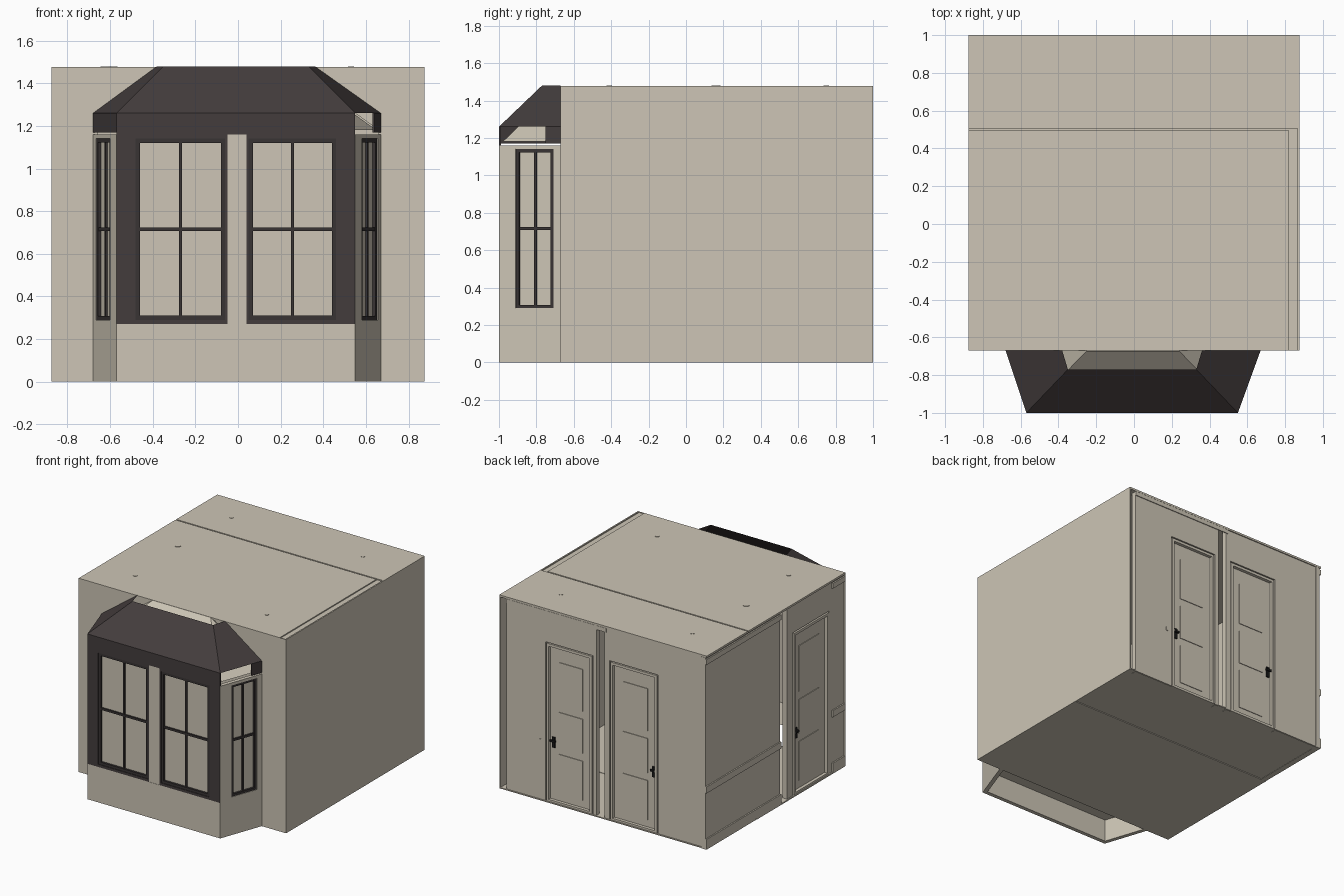
import bpy, bmesh, math
from mathutils import Vector

if "Cube" in bpy.data.objects:
    bpy.data.objects.remove(bpy.data.objects["Cube"])


def material(name, rgb):
    m = bpy.data.materials.new(name)
    m.diffuse_color = (*rgb, 1)
    m.use_nodes = True
    m.node_tree.nodes["Principled BSDF"].inputs["Base Color"].default_value = m.diffuse_color
    return m


BEIGE = material("warm_beige", (0.61, 0.56, 0.465))
DARK = material("dark_plum_brown", (0.057, 0.046, 0.046))
SASH = material("dark_sash", (0.04, 0.034, 0.034))
BLACK = material("black_iron", (0.01, 0.01, 0.01))


def finish(bm, name, mat):
    me = bpy.data.meshes.new(name)
    bm.to_mesh(me)
    bm.free()
    me.materials.append(mat)
    ob = bpy.data.objects.new(name, me)
    bpy.context.collection.objects.link(ob)
    return ob


def box(name, lo, hi, mat):
    bm = bmesh.new()
    bmesh.ops.create_cube(bm, size=1)
    for v in bm.verts:
        v.co = Vector([(l + h) / 2 + c * (h - l) for l, h, c in zip(lo, hi, v.co)])
    return finish(bm, name, mat)


def sheet(name, polys, mat):
    bm = bmesh.new()
    for p in polys:
        bm.faces.new([bm.verts.new(c) for c in p])
    bmesh.ops.remove_doubles(bm, verts=bm.verts, dist=1e-5)
    return finish(bm, name, mat)


class Wall:
    """Wall line seen from outside; u runs along it, d points outward."""

    def __init__(self, p0, p1):
        self.o = Vector((*p0, 0))
        run = Vector((*p1, 0)) - self.o
        self.len = run.length
        self.t = run.normalized()
        self.n = Vector((self.t.y, -self.t.x, 0))

    def plate(self, name, u0, u1, z0, z1, d0, d1, mat):
        ob = box(name, (u0, d0, z0), (u1, d1, z1), mat)
        for v in ob.data.vertices:
            u, d, z = v.co
            v.co = self.o + self.t * u + self.n * d + Vector((0, 0, z))
        ob.data.flip_normals()
        return ob

    def frame(self, name, u0, u1, z0, z1, w, d0, d1, mat):
        for a, b, c, e in ((u0, u0 + w, z0, z1), (u1 - w, u1, z0, z1),
                           (u0 + w, u1 - w, z0, z0 + w), (u0 + w, u1 - w, z1 - w, z1)):
            self.plate(name, a, b, c, e, d0, d1, mat)

    def window(self, u0, u1, z0=0.29, z1=1.14, w=0.02):
        self.frame("window_sash", u0, u1, z0, z1, w, -0.02, -0.004, SASH)
        m, zm = (u0 + u1) / 2, (z0 + z1) / 2
        self.plate("window_muntin", m - .007, m + .007, z0 + w, z1 - w, -0.02, -0.01, SASH)
        self.plate("window_rail", u0 + w, u1 - w, zm - .008, zm + .008, -0.02, -0.008, SASH)

    def door(self, u0, u1, top, handle_u):
        self.plate("door_slab", u0, u1, 0.005, top, -0.045, -0.03, BEIGE)
        self.frame("door_casing", u0 + .008, u1 - .008, 0.005, top - .008, 0.02, -0.03, -0.006, BEIGE)
        for z0, z1 in ((0.08, 0.38), (0.44, 0.7), (0.76, top - 0.14)):
            self.plate("door_panel", u0 + .1, u1 - .1, z0, z1, -0.03, -0.025, BEIGE)
        self.plate("handle_plate", handle_u - .012, handle_u + .012, .42, .5, -0.03, -0.022, BLACK)
        self.plate("door_handle", handle_u - .022, handle_u + .022, .465, .48, -0.022, -0.01, BLACK)


H, X, YF = 1.477, 0.875, -0.67

# floor and ceiling, each in two slabs with a seam
box("floor_front", (-X, YF, 0), (X, 0.4, 0.01), BEIGE)
box("floor_back", (-X, 0.405, 0.002), (X, 1, 0.01), BEIGE)
box("ceiling_front", (-X, YF, H - .015), (0.82, 0.495, H), BEIGE)
box("ceiling_side_strip", (0.82, YF, H - .015), (X, 0.505, H - .008), BEIGE)
box("ceiling_back", (-X, 0.505, H - .015), (X, 1, H), BEIGE)
box("ceiling_seam", (-X, 0.49, H - .015), (0.82, 0.51, H - .008), BEIGE)

# ceiling light cups
for x, y, r in ((-.58, .75, .015), (.53, .75, .015), (-.58, -.41, .015), (.53, -.41, .015), (-.62, .16, .024)):
    bm = bmesh.new()
    bmesh.ops.create_cone(bm, cap_ends=True, segments=16, radius1=r, radius2=r, depth=0.004)
    bmesh.ops.translate(bm, verts=bm.verts, vec=(x, y, H + .001))
    finish(bm, "ceiling_light_cup", BEIGE)

# plain right wall and front wall with the bay opening
box("right_wall", (X - .01, YF, 0), (X, 1, H), BEIGE)
for s in (-1, 1):
    sheet("front_wall", [[(s * x, YF, z) for x, z in
          ((X, 0), (.67, 0), (.66, 1.18), (.25, H), (X, H))]], BEIGE)

# back wall with two doors and a slot between them
back = Wall((X, 1), (-X, 1))
for u0, u1, z0 in ((.055, .385, 0), (.385, .785, 1.22), (.785, .815, 0),
                   (.885, .925, 0), (.925, 1.335, 1.22), (1.335, 1.74, 0)):
    back.plate("back_wall", u0, u1, z0, H - .016, -0.045, -0.006, BEIGE)
back.door(.385, .785, 1.22, .44)
back.door(.925, 1.335, 1.22, 1.285)
back.plate("back_cornice", .055, .9, 1.43, H - .016, -0.006, 0, BEIGE)
back.plate("light_switch", .335, .35, .44, .47, -0.006, 0, BEIGE)

# left wall with a door, slot and rails
left = Wall((-X, 1), (-X, YF))
for u0, u1, z0 in ((0, .9, 0), (.98, 1.05, 0), (1.05, 1.49, 1.25), (1.49, 1.67, 0)):
    left.plate("left_wall", u0, u1, z0, H - .016, -0.045, -0.01, BEIGE)
left.door(1.05, 1.49, 1.25, 1.11)
for z0, z1 in ((0.01, 0.08), (.43, .48), (1.41, 1.45)):
    left.plate("left_wall_rail", 0, .9, z0, z1, -0.01, 0, BEIGE)
    left.plate("left_wall_rail", 1.52, 1.67, z0, z1, -0.01, 0, BEIGE)

# bay: front face with two windows
A, B, C, D = (-.68, YF), (-.57, -1), (.55, -1), (.67, YF)
bay = Wall(B, C)
bay.plate("bay_apron", 0, bay.len, 0, .27, -0.03, 0, BEIGE)
bay.plate("bay_panes", 0.01, bay.len - .01, .27, 1.16, -0.03, -0.02, BEIGE)
bay.plate("bay_mullion", .52, .61, .27, 1.16, -0.02, -0.002, BEIGE)
for u0, u1, w0, w1 in ((0, .52, .09, .51), (.61, 1.12, .62, 1.03)):
    bay.plate("bay_jamb", u0, w0, .27, 1.16, -0.02, 0, DARK)
    bay.plate("bay_jamb", w1, u1, .27, 1.16, -0.02, 0, DARK)
    bay.plate("bay_sill", w0, w1, .27, .29, -0.02, 0, DARK)
    bay.plate("bay_header", w0, w1, 1.14, 1.16, -0.02, 0, DARK)
    bay.window(w0, w1)
bay.plate("bay_fascia", 0, bay.len, 1.16, 1.26, -0.012, 0, DARK)

# bay: slanted sides with one narrow window each
for name, side, w0, w1 in (("left", Wall(A, B), .04, .25), ("right", Wall(C, D), .095, .31)):
    L = side.len
    side.plate(f"bay_{name}_apron", 0, L, 0, .29, -0.03, 0, BEIGE)
    side.plate(f"bay_{name}_pane", 0, L, .29, 1.16, -0.03, -0.02, BEIGE)
    side.plate(f"bay_{name}_jamb", 0, w0, .29, 1.16, -0.02, 0, BEIGE)
    side.plate(f"bay_{name}_jamb", w1, L, .29, 1.16, -0.02, 0, BEIGE)
    side.plate(f"bay_{name}_header", w0, w1, 1.14, 1.16, -0.02, 0, BEIGE)
    side.window(w0, w1, w=.018)
    f0 = 0 if name == "left" else L - .085
    side.plate(f"bay_{name}_fascia", f0, L, 1.17, 1.26, -0.01, 0, DARK)

# window seat inside the bay
sheet("window_seat", [[(-.67, YF, .17), (-.56, -.98, .17), (.54, -.98, .17), (.66, YF, .17)]], BEIGE)

# hipped outer roof and parallel inner ceiling
def hip(name, eave, top, z0, z1, mat):
    lo = [(*p, z0) for p in eave]
    hi = [(*p, z1) for p in top]
    sheet(name, [[lo[i], lo[i + 1], hi[i + 1], hi[i]] for i in range(3)
                 if hi[i] != hi[i + 1]], mat)


hip("bay_roof", (A, B, C, D), ((-.38, YF), (-.35, -.77), (.33, -.77), (.36, YF)), 1.26, 1.48, DARK)
hip("bay_inner_ceiling", ((-.66, YF), (-.555, -.98), (.535, -.98), (.65, YF)),
    ((-.25, YF), (-.249, YF - .002), (.239, YF - .002), (.24, YF)), 1.18, H, BEIGE)
